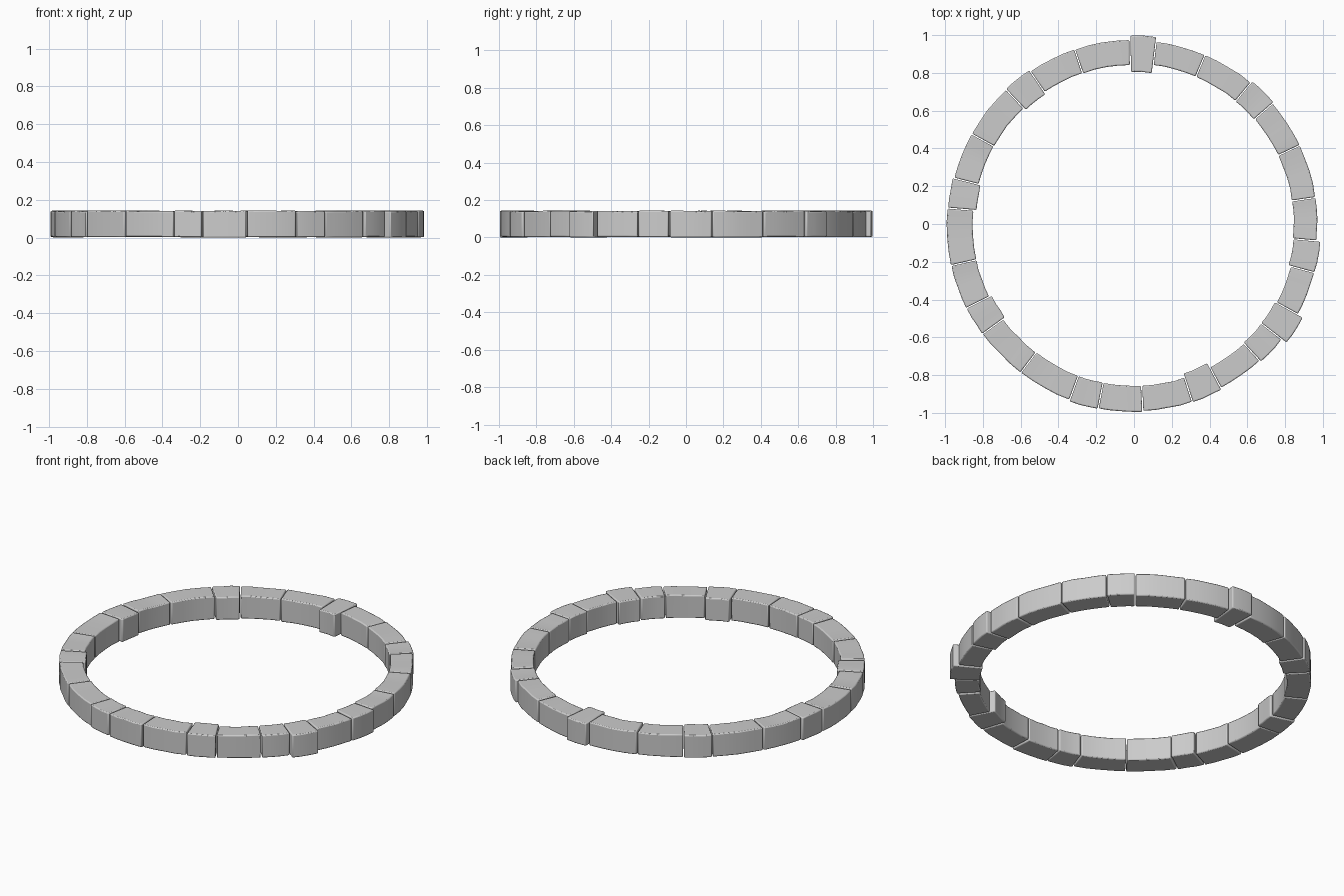
import bpy, bmesh, random
from math import radians, cos, sin, ceil

if "Cube" in bpy.data.objects:
    bpy.data.objects.remove(bpy.data.objects["Cube"])

random.seed(4)

# start angle (degrees, counter-clockwise), inner radius, outer radius of each stone
STONES = [
    (-5.3, .846, .970), (8.3, .846, .970), (25.4, .846, .970), (41.0, .843, .980),
    (50.4, .846, .970), (67.2, .848, .970), (83.1, .806, .998), (91.3, .842, .974),
    (108.8, .845, .976), (124.2, .834, .986), (133.6, .849, .982), (151.0, .850, .982),
    (165.7, .838, .989), (175.1, .855, .992), (192.8, .857, .992), (206.7, .843, .991),
    (216.0, .857, .988), (232.7, .857, .990), (249.9, .857, .998), (259.0, .857, .994),
    (272.7, .857, .990), (288.2, .834, .992), (297.9, .861, .982), (312.6, .857, .992),
    (322.0, .854, 1.022), (331.1, .862, .988), (344.9, .848, .990),
]
HEIGHT = 0.144
GAP = 0.006


def stone(name, a0, a1, r_in, r_out):
    """One curved kerb stone with softened edges and a slightly uneven top."""
    bm = bmesh.new()
    n = max(2, ceil((a1 - a0) / 4.5))
    low = random.uniform(0.0, 0.004)
    rings = []
    for i in range(n + 1):
        a = radians(a0 + (a1 - a0) * i / n)
        # shift the end faces sideways so the joint keeps a constant width
        s = GAP / 2 if i == 0 else -GAP / 2 if i == n else 0
        top = HEIGHT - random.uniform(0.0, 0.005)
        wob = random.uniform(-0.002, 0.002)
        ring = []
        for r, z in ((r_in + wob, low), (r_out + wob, low),
                     (r_out + wob, top), (r_in + wob, top)):
            ring.append(bm.verts.new((r * cos(a) - s * sin(a),
                                      r * sin(a) + s * cos(a), z)))
        rings.append(ring)
    for p, q in zip(rings, rings[1:]):
        for k in range(4):
            m = (k + 1) % 4
            bm.faces.new((p[k], p[m], q[m], q[k]))
    bm.faces.new(rings[0])
    bm.faces.new(rings[-1][::-1])
    bmesh.ops.recalc_face_normals(bm, faces=bm.faces)
    mesh = bpy.data.meshes.new(name)
    bm.to_mesh(mesh)
    bm.free()
    ob = bpy.data.objects.new(name, mesh)
    bpy.context.collection.objects.link(ob)
    # worn edges
    bev = ob.modifiers.new("worn_edges", "BEVEL")
    bev.width = 0.006
    bev.segments = 2
    bev.limit_method = 'ANGLE'
    bev.angle_limit = radians(40)
    bpy.ops.object.select_all(action='DESELECT')
    ob.select_set(True)
    bpy.context.view_layer.objects.active = ob
    bpy.ops.object.shade_smooth_by_angle(angle=radians(35))


# ring of stones, each running up to the start of the next; the first entry closes the ring
for i, (a0, r_in, r_out) in enumerate(STONES):
    a1 = STONES[i + 1][0] if i + 1 < len(STONES) else STONES[0][0] + 360
    stone(f"ring_stone_{i + 1:02d}", a0, a1, r_in, r_out)
